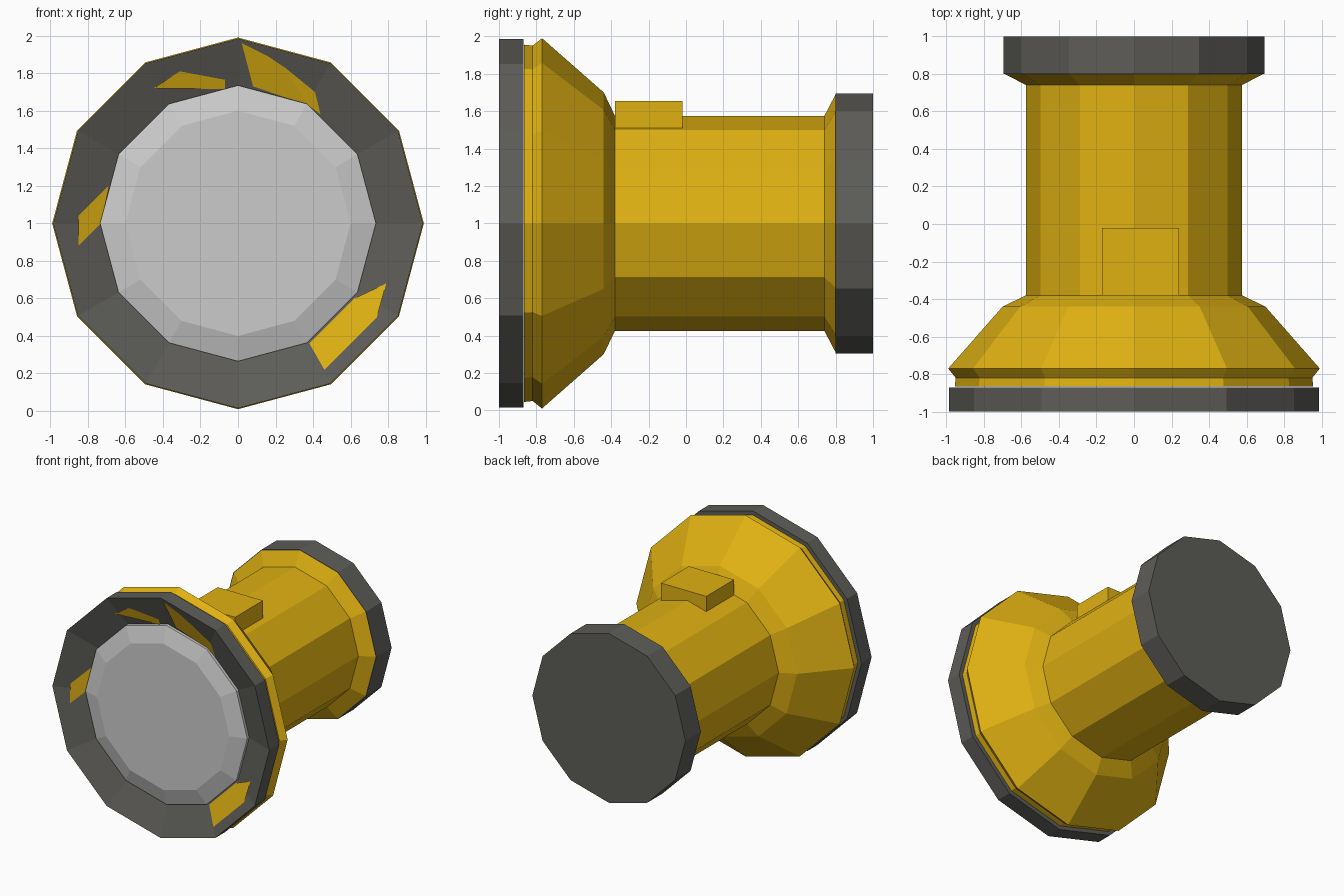
import bpy, math

if "Cube" in bpy.data.objects:
    bpy.data.objects.remove(bpy.data.objects["Cube"])

SIDES = 12
CZ = 1.0


def material(name, rgb):
    m = bpy.data.materials.new(name)
    m.diffuse_color = (*rgb, 1)
    m.use_nodes = True
    m.node_tree.nodes["Principled BSDF"].inputs["Base Color"].default_value = m.diffuse_color
    return m


YELLOW = material("yellow plastic", (0.74, 0.44, 0.006))
DARK = material("dark rubber", (0.11, 0.108, 0.098))
GLASS = material("pale glass", (0.60, 0.60, 0.60))


def add_mesh(name, verts, faces, mat):
    me = bpy.data.meshes.new(name)
    me.from_pydata(verts, [], faces)
    me.materials.append(mat)
    me.update()
    ob = bpy.data.objects.new(name, me)
    bpy.context.collection.objects.link(ob)
    return ob


def lathe(name, profile, mat):
    """Twelve-sided solid around the y axis; profile is (y, radius), front to back."""
    verts, faces, n = [], [], SIDES
    for y, r in profile:
        for k in range(n):
            a = 2 * math.pi * k / n
            verts.append((r * math.cos(a), y, CZ + r * math.sin(a)))
    for i in range(len(profile) - 1):
        for k in range(n):
            j = (k + 1) % n
            faces.append((i * n + k, i * n + j, (i + 1) * n + j, (i + 1) * n + k))
    last = (len(profile) - 1) * n
    faces.append(tuple(reversed(range(n))))
    faces.append(tuple(range(last, last + n)))
    # faces wind outward when reversed, since the axis runs along +y
    return add_mesh(name, verts, [tuple(reversed(f)) for f in faces], mat)


# Handle and flared head
lathe("body", [(-0.865, 0.955), (-0.82, 0.95), (-0.77, 0.99), (-0.44, 0.70),
               (-0.38, 0.575), (0.74, 0.575), (0.80, 0.69)], YELLOW)

# Tail cap
lathe("tail_cap", [(0.80, 0.695), (1.0, 0.695)], DARK)

# Front bezel with sunken inner slope
RIM_R, RIM_Y, IN_R, IN_Y = 0.985, -1.0, 0.72, -0.90
lathe("bezel", [(IN_Y, IN_R), (RIM_Y, RIM_R), (-0.87, RIM_R)], DARK)

# Lens with bevelled edge
lathe("lens", [(-0.97, 0.60), (-0.93, 0.735), (-0.88, 0.735)], GLASS)

# Switch on top of the handle
x0, x1, y0, y1, z0, z1 = -0.17, 0.24, -0.38, -0.02, 1.505, 1.655
add_mesh("switch",
         [(x, y, z) for z in (z0, z1) for x, y in ((x0, y0), (x1, y0), (x1, y1), (x0, y1))],
         [(3, 2, 1, 0), (4, 5, 6, 7)] +
         [(k, (k + 1) % 4, (k + 1) % 4 + 4, k + 4) for k in range(4)], YELLOW)


# Yellow patches lying on the bezel's inner slope
def slope_y(x, z):
    a = math.radians(30)
    r = max(x * math.cos(a * (k + .5)) + (z - CZ) * math.sin(a * (k + .5))
            for k in range(SIDES)) / math.cos(a / 2)
    return IN_Y + (r - IN_R) / (RIM_R - IN_R) * (RIM_Y - IN_Y) - 0.006


patches = [
    [(0.02, 1.96), (0.08, 1.73), (0.24, 1.675), (0.36, 1.64), (0.25, 1.83), (0.16, 1.89)],
    [(0.36, 1.64), (0.44, 1.58), (0.41, 1.70), (0.25, 1.83)],
    [(-0.45, 1.72), (-0.07, 1.715), (-0.07, 1.765), (-0.31, 1.81)],
    [(-0.85, 0.88), (-0.73, 1.00), (-0.69, 1.20), (-0.85, 1.04)],
    [(0.38, 0.36), (0.46, 0.22), (0.74, 0.50), (0.79, 0.68), (0.62, 0.60)],
]
for i, p in enumerate(patches):
    area = sum(p[k - 1][0] * p[k][1] - p[k][0] * p[k - 1][1] for k in range(len(p)))
    if area < 0:
        p = p[::-1]
    add_mesh(f"bezel_patch_{i + 1}", [(x, slope_y(x, z), z) for x, z in p],
             [tuple(range(len(p)))], YELLOW)
